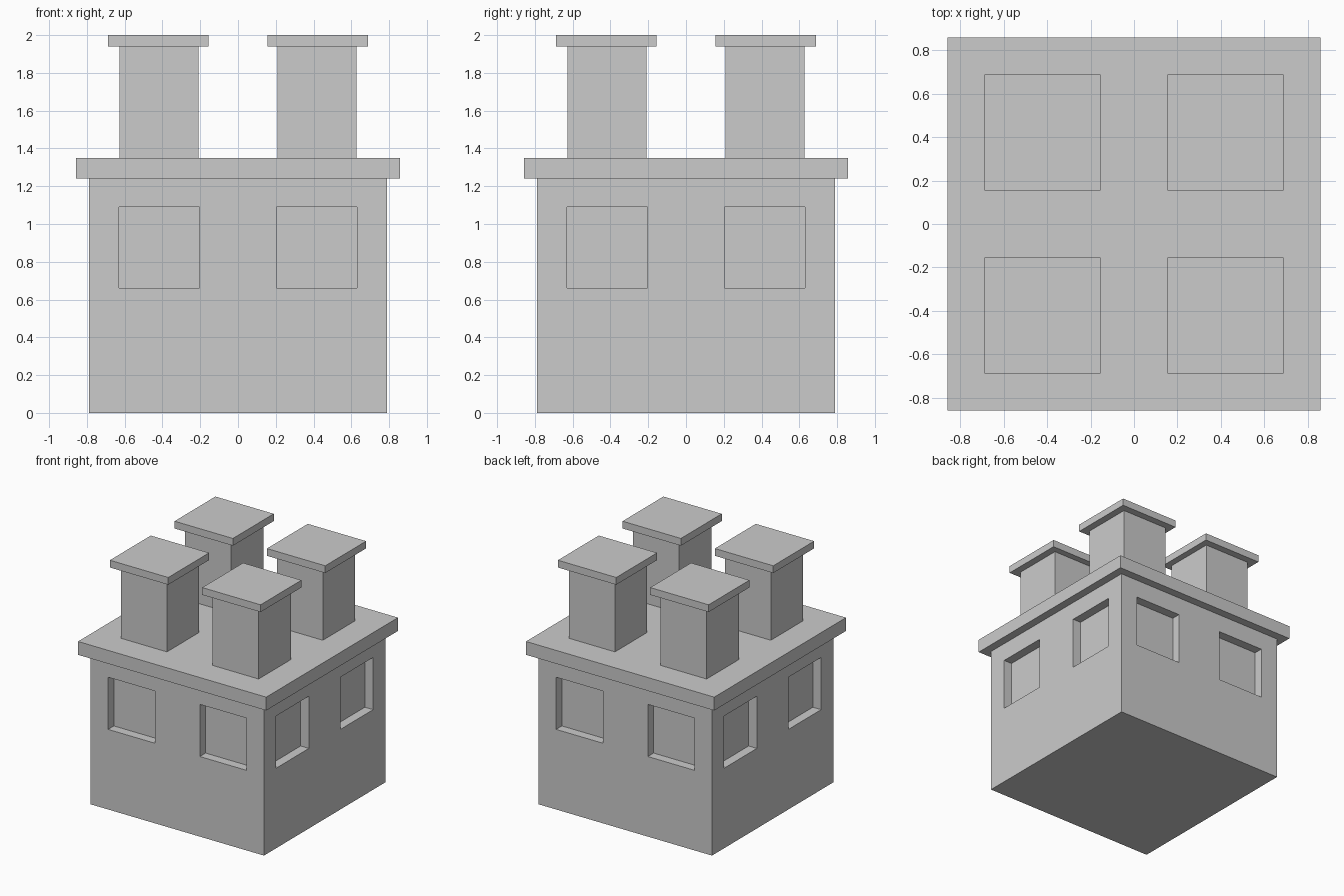
import bpy
import bmesh
from mathutils import Matrix, Vector

if "Cube" in bpy.data.objects:
    bpy.data.objects.remove(bpy.data.objects["Cube"])


def boxes(name, spans):
    """One object made of axis-aligned boxes, each given as (low, high) corners."""
    bm = bmesh.new()
    for low, high in spans:
        low, high = Vector(low), Vector(high)
        m = Matrix.Translation((low + high) / 2) @ Matrix.Diagonal((*(high - low), 1))
        bmesh.ops.create_cube(bm, size=1, matrix=m)
    mesh = bpy.data.meshes.new(name)
    bm.to_mesh(mesh)
    bm.free()
    ob = bpy.data.objects.new(name, mesh)
    bpy.context.collection.objects.link(ob)
    return ob


def centred(name, half, z0, z1, x=0, y=0):
    return boxes(name, [((x - half, y - half, z0), (x + half, y + half, z1))])


WALL, DEPTH = 0.79, 0.075
OFFSET = 0.418  # centre of windows and chimneys from the axis

# Main body
body = centred("body", WALL, 0, 1.24)

# Two recessed windows on each of the four walls
spans = []
for s in (-1, 1):
    d0, d1 = sorted((s * (WALL - DEPTH), s * (WALL + 0.1)))
    for c in (-OFFSET, OFFSET):
        a, b = c - 0.213, c + 0.213
        spans.append(((a, d0, 0.66), (b, d1, 1.09)))
        spans.append(((d0, a, 0.66), (d1, b, 1.09)))
cutter = boxes("window_cutter", spans)
cutter.hide_render = True

mod = body.modifiers.new("windows", 'BOOLEAN')
mod.operation = 'DIFFERENCE'
mod.solver = 'EXACT'
mod.object = cutter
bpy.context.view_layer.objects.active = body
bpy.ops.object.modifier_apply(modifier=mod.name)
bpy.data.objects.remove(cutter)

# Overhanging roof slab
centred("roof_slab", 0.858, 1.24, 1.35)

# Four capped chimneys
for i, (sx, sy) in enumerate([(-1, -1), (1, -1), (1, 1), (-1, 1)], 1):
    x, y = sx * OFFSET, sy * OFFSET
    centred(f"chimney_{i}", 0.21, 1.35, 1.94, x, y)
    centred(f"chimney_cap_{i}", 0.266, 1.94, 2.0, sx * 0.421, sy * 0.421)
